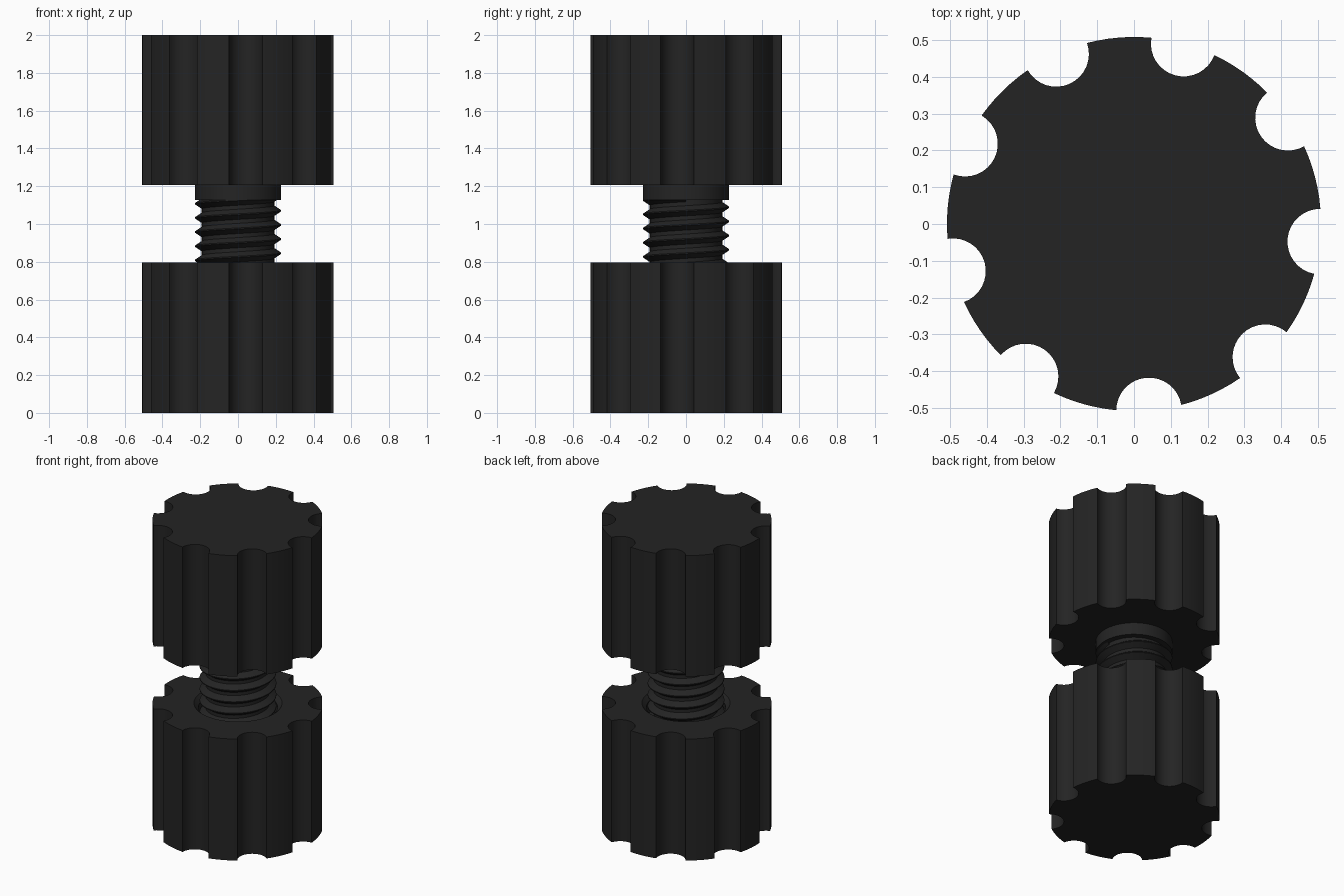
import bpy, bmesh, math
from mathutils import Vector

if "Cube" in bpy.data.objects:
    bpy.data.objects.remove(bpy.data.objects["Cube"])

black = bpy.data.materials.new("matte_black")
black.diffuse_color = (0.0175, 0.0175, 0.0175, 1)
black.use_nodes = True
black.node_tree.nodes["Principled BSDF"].inputs["Base Color"].default_value = black.diffuse_color

R = 0.508            # knob radius
NOTCHES = 9
NOTCH_R = 0.089      # finger groove radius, centred on the rim
OFFSET = math.radians(-5.4)
PITCH = 0.075        # thread rise per turn


def finish(name, bm, angle=30):
    bmesh.ops.recalc_face_normals(bm, faces=bm.faces)
    me = bpy.data.meshes.new(name)
    bm.to_mesh(me)
    bm.free()
    me.materials.append(black)
    ob = bpy.data.objects.new(name, me)
    bpy.context.collection.objects.link(ob)
    bpy.ops.object.select_all(action='DESELECT')
    ob.select_set(True)
    bpy.context.view_layer.objects.active = ob
    bpy.ops.object.shade_smooth_by_angle(angle=math.radians(angle))
    return ob


def skin(bm, loops):
    """Join closed point loops with quads and cap both ends."""
    rings = [[bm.verts.new(p) for p in loop] for loop in loops]
    n = len(rings[0])
    for a, b in zip(rings, rings[1:]):
        for i in range(n):
            j = (i + 1) % n
            bm.faces.new((a[i], a[j], b[j], b[i]))
    bm.faces.new(rings[0])
    bm.faces.new(rings[-1])


def knob_outline():
    """Round outline with grooves scooped out of the rim."""
    pts = []
    half = 2 * math.asin(NOTCH_R / (2 * R))
    step = math.tau / NOTCHES
    sweep = math.pi / 2 - half / 2
    for k in range(NOTCHES):
        a = OFFSET + k * step
        c = Vector((R * math.cos(a), R * math.sin(a)))
        for i in range(17):
            t = a + math.pi + sweep * (1 - i / 8)
            # groove arc runs through the inside of the rim
            t = a + math.pi - (t - a - math.pi) * -1
            pts.append(c + NOTCH_R * Vector((math.cos(t), math.sin(t))))
        for i in range(1, 6):
            t = a + half + (step - 2 * half) * i / 6
            pts.append(R * Vector((math.cos(t), math.sin(t))))
    return pts


def knob(name, z0, z1, hole=()):
    """Fluted knob; hole is a list of (radius, z) going down from the top."""
    outline = knob_outline()
    loops = [[(p.x, p.y, z) for p in outline] for z in (z0, z1)]
    for r, z in hole:
        loops.append([(*(p.normalized() * r), z) for p in outline])
    bm = bmesh.new()
    skin(bm, loops)
    return finish(name, bm)


def cylinder(name, r, z0, z1, n=64):
    circle = [(r * math.cos(math.tau * i / n), r * math.sin(math.tau * i / n)) for i in range(n)]
    bm = bmesh.new()
    skin(bm, [[(x, y, z) for x, y in circle] for z in (z0, z1)])
    return finish(name, bm)


# Fluted knobs, the lower one with a chamfered bolt hole
knob("upper_knob", 1.207, 2.0)
knob("lower_knob", 0.0, 0.797, [(0.262, 0.797), (0.235, 0.77), (0.235, 0.3)])

# Bolt collar and shank
cylinder("bolt_collar", 0.228, 1.128, 1.207)
cylinder("bolt_shank", 0.192, 0.44, 1.128)

# Helical thread ridge
section = [(0.186, -0.031), (0.228, -0.003), (0.228, 0.003), (0.186, 0.031)]
SEG, TURNS = 64, 9
loops = []
for i in range(SEG * TURNS + 1):
    t = math.tau * i / SEG
    z = 1.07 - 8 * PITCH + PITCH * i / SEG
    loops.append([(r * math.cos(t), r * math.sin(t), z + dz) for r, dz in section])
bm = bmesh.new()
skin(bm, loops)
finish("bolt_thread", bm)
